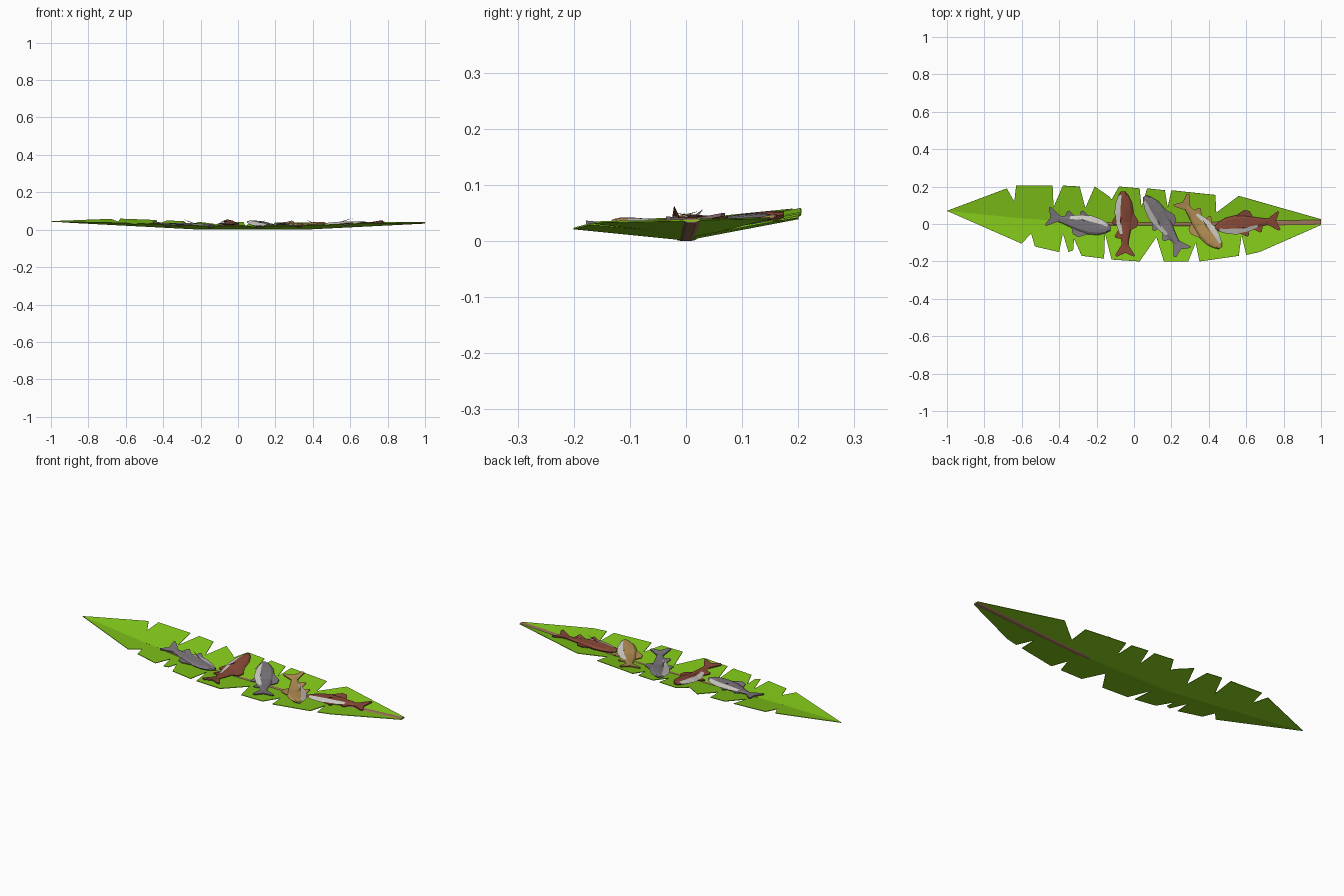
import bpy, bmesh, math
from mathutils import Vector

if "Cube" in bpy.data.objects:
    bpy.data.objects.remove(bpy.data.objects["Cube"])


def material(name, rgb):
    m = bpy.data.materials.new(name)
    m.diffuse_color = (*rgb, 1)
    m.use_nodes = True
    m.node_tree.nodes["Principled BSDF"].inputs["Base Color"].default_value = m.diffuse_color
    return m


GREEN = material("leaf green", (0.225, 0.58, 0.010))
BROWN = material("rib brown", (0.33, 0.17, 0.10))
GREY = material("grey scales", (0.20, 0.18, 0.20))
RED = material("red scales", (0.24, 0.065, 0.038))
TAN = material("tan scales", (0.45, 0.27, 0.09))
PALE = material("pale belly", (0.62, 0.60, 0.56))
MAUVE = material("dull red fin tip", (0.22, 0.14, 0.14))


def interp(points, x):
    for (a, p), (b, q) in zip(points, points[1:]):
        if x <= b:
            return p + (q - p) * (x - a) / (b - a)
    return points[-1][1]


def spine(x):
    y = interp([(-1, .07), (-.6, .03), (-.2, 0), (.4, 0), (1, .01)], x)
    z = interp([(-1, .046), (-.2, .004), (.35, .004), (1, .037)], x)
    return y, z


def leaf_z(x, y):
    sy, sz = spine(x)
    return sz + (.19 * (y - sy) if y > sy else .10 * (sy - y))


def finish(bm, name, mats):
    mesh = bpy.data.meshes.new(name)
    bm.to_mesh(mesh)
    bm.free()
    for m in mats:
        mesh.materials.append(m)
    ob = bpy.data.objects.new(name, mesh)
    bpy.context.collection.objects.link(ob)
    return ob


# Torn leaf blade: each half runs from the spine to a notched edge
back_edge = [(-1, .07), (-.68, .19), (-.64, .12), (-.63, .205), (-.435, .205),
             (-.43, .09), (-.38, .205), (-.29, .2), (-.26, .085), (-.21, .2),
             (-.13, .145), (-.12, .13), (-.08, .2), (.03, .19), (.04, .09),
             (.07, .19), (.165, .18), (.18, .09), (.2, .18), (.435, .155),
             (.44, .06), (.56, .15), (1, .025)]
front_edge = [(-1, .07), (-.6, -.105), (-.55, -.05), (-.53, -.12), (-.4, -.15),
              (-.38, -.05), (-.35, -.15), (-.325, -.14), (-.32, -.08), (-.28, -.17),
              (-.16, -.185), (-.155, -.05), (-.12, -.19), (.03, -.2), (.12, -.07),
              (.16, -.2), (.29, -.2), (.33, -.1), (.35, -.2), (.56, -.17),
              (.575, -.06), (.6, -.165), (.67, -.15), (1, -.005)]
bm = bmesh.new()
for edge in (back_edge, front_edge):
    rows = []
    for x, y in edge:
        sy, sz = spine(x)
        inner = bm.verts.new((x, sy, sz))
        outer = inner if x == -1 else bm.verts.new((x, y, leaf_z(x, y)))
        rows.append((inner, outer))
    for (a, b), (c, d) in zip(rows, rows[1:]):
        f = bm.faces.new([a, c, d] if a is b else [a, c, d, b])
        f.normal_update()
        if f.normal.z < 0:
            f.normal_flip()
bmesh.ops.remove_doubles(bm, verts=bm.verts, dist=1e-5)
leaf = finish(bm, "leaf_blade", [GREEN])
mod = leaf.modifiers.new("thickness", "SOLIDIFY")
mod.thickness = .003
mod.offset = -1


def loft(bm, rings):
    """Skin rings of points and cap both ends."""
    vr = [[bm.verts.new(p) for p in r] for r in rings]
    n = len(vr[0])
    for a, b in zip(vr, vr[1:]):
        for i in range(n):
            bm.faces.new([a[i], a[(i + 1) % n], b[(i + 1) % n], b[i]])
    bm.faces.new(vr[0][::-1])
    bm.faces.new(vr[-1])


def spine_bar(name, mat, sections):
    """Six-sided bar along the spine: (x, half width, half height, lift)."""
    bm = bmesh.new()
    rings = []
    for x, w, h, lift in sections:
        y, z = spine(x)
        rings.append([(x, y + w * math.cos(t), z + lift + h * math.sin(t))
                      for t in (math.pi / 3 * k for k in range(6))])
    loft(bm, rings)
    bmesh.ops.recalc_face_normals(bm, faces=bm.faces)
    finish(bm, name, [mat])


# Midrib, bare on both sides by the stalk and only on top further along
spine_bar("midrib", BROWN, [(-.45, .005, .0025, .001), (-.2, .007, .0025, .001),
                            (.2, .009, .003, .001), (.35, .014, .0045, 0),
                            (.7, .016, .005, 0), (1, .016, .005, 0)])
# Green keel that carries the rib on to the leaf tip
spine_bar("leaf_keel", GREEN, [(-.9, .003, .002, -.002), (-.2, .017, .002, -.002),
                               (.2, .017, .002, -.002), (.4, .008, .002, -.002)])

# Fish body stations: along, centre across, half width, half thickness
STATIONS = [(0, -.004, .010, .005), (.06, -.002, .026, .010), (.17, 0, .043, .013),
            (.32, 0, .051, .015), (.48, 0, .045, .014), (.65, .002, .029, .010),
            (.78, .003, .018, .007), (.86, .003, .017, .004)]
HALF_WIDTH = [(s[0], s[2]) for s in STATIONS]
# Ring angles; the wide side facet is the belly
ANGLES = [math.radians(a) for a in (0, 45, 80, 112, 180, 248, 280, 315)]
# Flat fins: outline (along, across)
TAIL = [(.80, .016), (.98, .055), (1.0, .048), (.94, .004), (1.0, -.042),
        (.97, -.05), (.80, -.012)]
DORSAL = [(.30, .045), (.46, .076), (.55, .068), (.60, .030)]
ANAL = [(.58, -.030), (.68, -.052), (.71, -.046), (.73, -.015)]
PELVIC = [(.36, -.044), (.48, -.068), (.51, -.058), (.50, -.038)]
MID = .014


def prism(bm, pts, z, t):
    """Flat plate from an outline."""
    lo = [bm.verts.new((u, v, z - t)) for u, v in pts]
    hi = [bm.verts.new((u, v, z + t)) for u, v in pts]
    n = len(pts)
    bm.faces.new(hi)
    bm.faces.new(lo[::-1])
    for i in range(n):
        j = (i + 1) % n
        bm.faces.new([lo[i], lo[j], hi[j], hi[i]])


def make_fish(name, head, tail, scales, tip):
    head, tail = Vector(head), Vector(tail)
    along = tail - head
    length = along.length
    along.normalize()
    across = Vector((-along.y, along.x))
    bm = bmesh.new()
    loft(bm, [[(u, c + h * math.cos(a), MID + t * math.sin(a)) for a in ANGLES]
              for u, c, h, t in STATIONS])
    # Pale facets along the front of the belly
    for f in bm.faces:
        p = f.calc_center_median()
        f.material_index = int(.03 < p.x < .6 and p.y < -.4 * interp(HALF_WIDTH, p.x))
    for pts in (DORSAL, ANAL, PELVIC):
        prism(bm, pts, MID, .002)
    prism(bm, TAIL, MID, .003)
    # Tail tips in their own colour
    bmesh.ops.bisect_plane(bm, geom=bm.verts[:] + bm.edges[:] + bm.faces[:],
                           plane_co=(.945, 0, 0), plane_no=(1, 0, 0))
    for f in bm.faces:
        if f.calc_center_median().x > .946:
            f.material_index = 2
    # Raised side fin
    root = [(.30, -.004, .027), (.34, -.020, .026), (.31, -.010, .022)]
    base = [bm.verts.new(p) for p in root]
    end = bm.verts.new((.52, -.022, .045))
    for i in range(3):
        bm.faces.new([base[i], base[(i + 1) % 3], end])
    bm.faces.new(base[::-1])
    bmesh.ops.recalc_face_normals(bm, faces=bm.faces)
    # Lay the fish along its line, draped over the leaf
    for v in bm.verts:
        p = head + along * (v.co.x * length) + across * v.co.y
        v.co = (p.x, p.y, v.co.z + .9 * leaf_z(p.x, p.y))
    return finish(bm, name, [scales, PALE, tip])


make_fish("grey_fish_left", (-.125, -.03), (-.465, .045), GREY, GREY)
make_fish("red_fish_middle", (-.055, .175), (-.05, -.175), RED, MAUVE)
make_fish("grey_fish_middle", (.06, .15), (.26, -.155), GREY, GREY)
make_fish("tan_fish", (.46, -.13), (.25, .135), TAN, TAN)
make_fish("red_fish_right", (.435, -.015), (.78, .015), RED, MAUVE)
